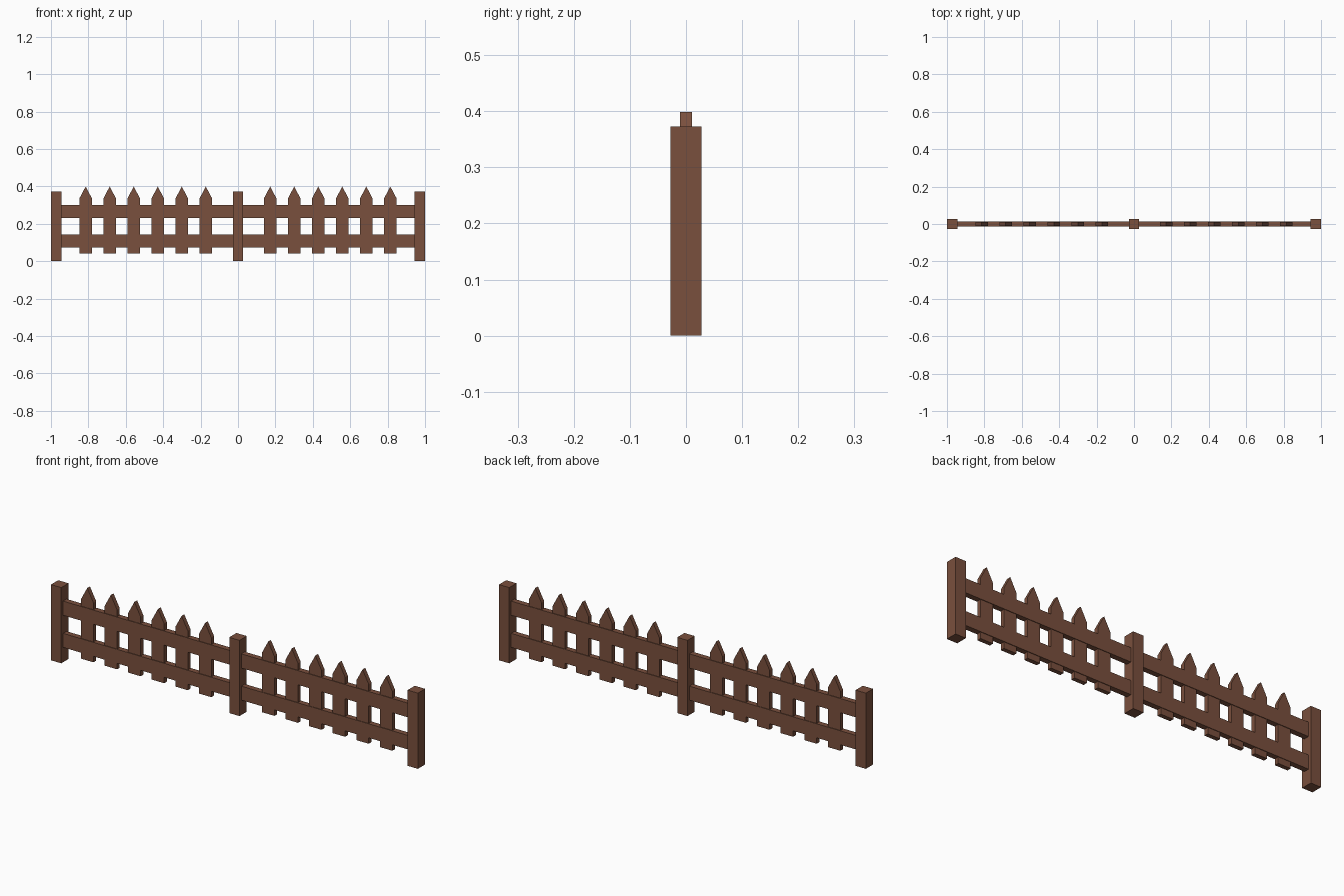
import bpy, bmesh

if "Cube" in bpy.data.objects:
    bpy.data.objects.remove(bpy.data.objects["Cube"])

wood = bpy.data.materials.new("brown wood")
wood.diffuse_color = (0.195, 0.08, 0.047, 1)
wood.use_nodes = True
wood.node_tree.nodes["Principled BSDF"].inputs["Base Color"].default_value = wood.diffuse_color


def prism(name, outline, depth):
    """Extrude an XZ outline along y, centred on y = 0."""
    bm = bmesh.new()
    face = bm.faces.new([bm.verts.new((x, -depth / 2, z)) for x, z in outline])
    ext = bmesh.ops.extrude_face_region(bm, geom=[face])
    verts = [v for v in ext["geom"] if isinstance(v, bmesh.types.BMVert)]
    bmesh.ops.translate(bm, verts=verts, vec=(0, depth, 0))
    bmesh.ops.recalc_face_normals(bm, faces=bm.faces)
    mesh = bpy.data.meshes.new(name)
    bm.to_mesh(mesh)
    bm.free()
    mesh.materials.append(wood)
    obj = bpy.data.objects.new(name, mesh)
    bpy.context.collection.objects.link(obj)
    return obj


def board(name, x0, x1, z0, z1, depth):
    return prism(name, [(x0, z0), (x1, z0), (x1, z1), (x0, z1)], depth)


POST = 0.056

# Square posts
for name, x in (("left", -1 + POST / 2), ("middle", 0), ("right", 1 - POST / 2)):
    board(f"{name}_post", x - POST / 2, x + POST / 2, 0, 0.373, POST)

for side, s in (("left", -1), ("right", 1)):
    # Rails between the posts
    x0, x1 = sorted((s * POST / 2, s * (1 - POST)))
    board(f"{side}_lower_rail", x0, x1, 0.073, 0.142, 0.027)
    board(f"{side}_upper_rail", x0, x1, 0.231, 0.301, 0.027)
    # Pointed pickets
    for i in range(6):
        c, w = s * (0.172 + 0.1285 * i), 0.034
        prism(f"{side}_picket_{i + 1}",
              [(c - w, 0.042), (c + w, 0.042), (c + w, 0.335),
               (c, 0.399), (c - w, 0.335)], 0.021)
